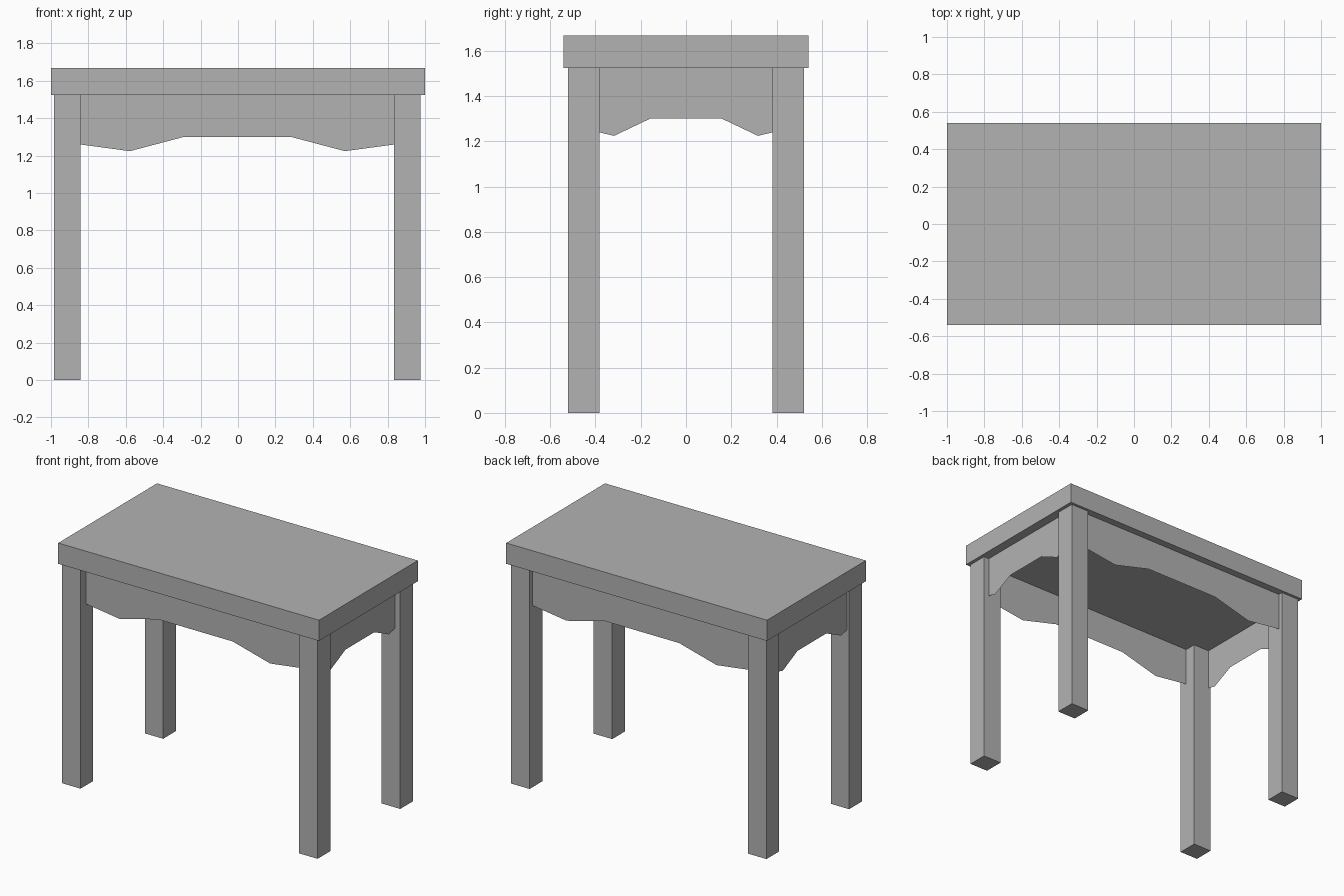
import bpy
import bmesh
from mathutils import Vector

cube = bpy.data.objects.get("Cube")
if cube:
    bpy.data.objects.remove(cube, do_unlink=True)

# One plain grey for the whole table
grey = bpy.data.materials.new("plain grey")
grey.use_nodes = True
grey.diffuse_color = (0.45, 0.45, 0.45, 1)
grey.node_tree.nodes["Principled BSDF"].inputs["Base Color"].default_value = grey.diffuse_color


def add_object(name, bm):
    mesh = bpy.data.meshes.new(name)
    bm.to_mesh(mesh)
    bm.free()
    mesh.materials.append(grey)
    bpy.context.collection.objects.link(bpy.data.objects.new(name, mesh))


def box(name, low, high):
    low, high = Vector(low), Vector(high)
    bm = bmesh.new()
    bmesh.ops.create_cube(bm, size=1)
    bmesh.ops.scale(bm, vec=high - low, verts=bm.verts)
    bmesh.ops.translate(bm, vec=(low + high) / 2, verts=bm.verts)
    add_object(name, bm)


def apron(name, half_profile, place, outward):
    """Thin scalloped sheet; the half profile is mirrored about its middle."""
    lower = [(-u, z) for u, z in reversed(half_profile)] + half_profile
    end = half_profile[-1][0]
    outline = lower + [(end, UNDERSIDE), (-end, UNDERSIDE)]
    bm = bmesh.new()
    face = bm.faces.new([bm.verts.new(place(u, z)) for u, z in outline])
    face.normal_update()
    if face.normal.dot(Vector(outward)) < 0:
        face.normal_flip()
    add_object(name, bm)


UNDERSIDE = 1.524

# Table top
box("table_top", (-1, -0.541, UNDERSIDE), (1, 0.541, 1.668))

# Four square legs
for side, x0, x1 in (("right", -0.983, -0.842), ("left", 0.834, 0.976)):
    for end, y0, y1 in (("front", -0.522, -0.383), ("back", 0.383, 0.522)):
        box(f"{end}_{side}_leg", (x0, y0, 0), (x1, y1, UNDERSIDE))

# Long aprons, front and back
long_profile = [(0.287, 1.30), (0.575, 1.224), (0.842, 1.26)]
for name, y in (("front_apron", -0.465), ("back_apron", 0.49)):
    apron(name, long_profile, lambda u, z: (u - 0.003, y, z), (0, y, 0))

# Short aprons, at both ends
short_profile = [(0.158, 1.30), (0.318, 1.224), (0.386, 1.24)]
for name, x in (("right_apron", -0.966), ("left_apron", 0.935)):
    apron(name, short_profile, lambda u, z: (x, u, z), (x, 0, 0))
